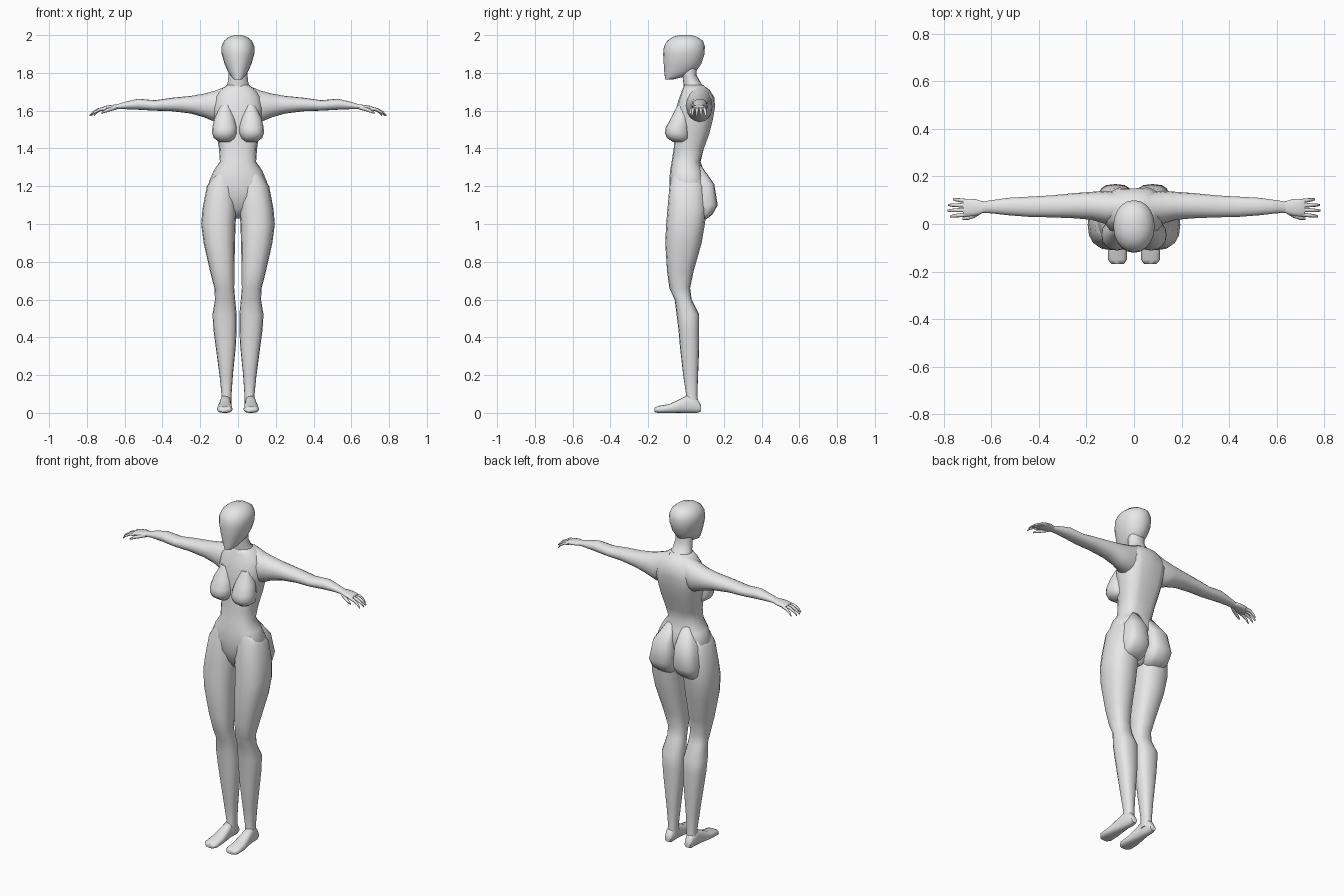
import bpy, bmesh, math

skin = bpy.data.materials.new("light_grey")
skin.diffuse_color = (0.8, 0.8, 0.8, 1)


def loft(name, axis, rings, power=2.3, sides=16, mirror=True, groove=None):
    """Skin rings of (station, u_min, u_max, v_min, v_max) along one axis."""
    bm = bmesh.new()
    loops = []
    for a, u0, u1, v0, v1 in rings:
        loop = []
        for i in range(sides):
            t = 2 * math.pi * i / sides
            c, s = math.cos(t), math.sin(t)
            c = math.copysign(abs(c) ** (2 / power), c)
            s = math.copysign(abs(s) ** (2 / power), s)
            u = (u0 + u1) / 2 + (u1 - u0) / 2 * c
            v = (v0 + v1) / 2 + (v1 - v0) / 2 * s
            co = {"z": (u, v, a), "x": (a, u, v), "y": (u, a, v)}[axis]
            loop.append(bm.verts.new(co))
        loops.append(loop)
    for p, q in zip(loops, loops[1:]):
        for i in range(sides):
            j = (i + 1) % sides
            bm.faces.new((p[i], p[j], q[j], q[i]))
    bm.faces.new(loops[0])
    bm.faces.new(loops[-1])
    if groove:
        low, high, depth = groove
        for v in bm.verts:
            if abs(v.co.x) < 0.005 and v.co.y > 0.05 and low < v.co.z < high:
                v.co.y -= depth
    bmesh.ops.recalc_face_normals(bm, faces=bm.faces)
    mesh = bpy.data.meshes.new(name)
    bm.to_mesh(mesh)
    bm.free()
    mesh.materials.append(skin)
    ob = bpy.data.objects.new(name, mesh)
    bpy.context.collection.objects.link(ob)
    bpy.ops.object.select_all(action="DESELECT")
    ob.select_set(True)
    bpy.context.view_layer.objects.active = ob
    bpy.ops.object.shade_smooth_by_angle(angle=math.radians(60))
    if mirror:
        mod = ob.modifiers.new("mirror", "MIRROR")
        mod.use_mirror_merge = False
    return ob


def centred(rows):
    """Rings symmetric about x = 0 from (z, half_width, front, back)."""
    return [(z, -w, w, f, b) for z, w, f, b in rows]


# Head, tapering to the chin
loft("head", "z", centred([
    (1.765, .02, -.11, -.07), (1.78, .036, -.112, -.01), (1.81, .055, -.116, .055),
    (1.85, .072, -.118, .082), (1.90, .086, -.121, .098), (1.94, .087, -.117, .1),
    (1.97, .074, -.1, .09), (1.99, .05, -.07, .06), (2.0, .02, -.035, .03)]),
    2.1, 20, False)

# Neck
loft("neck", "z", centred([
    (1.66, .085, -.02, .13), (1.71, .072, -.012, .118), (1.745, .055, -.014, .08),
    (1.79, .05, -.02, .055), (1.85, .05, -.02, .06)]), 2, 16, False)

# Torso with spine groove
loft("torso", "z", centred([
    (1.03, .02, -.02, .06), (1.08, .07, -.06, .09), (1.15, .13, -.085, .1),
    (1.22, .155, -.088, .11), (1.28, .13, -.085, .095), (1.33, .096, -.076, .077),
    (1.40, .101, -.065, .1), (1.48, .115, -.06, .13), (1.55, .127, -.058, .148),
    (1.62, .135, -.05, .16), (1.67, .125, -.035, .15), (1.71, .095, -.02, .125),
    (1.735, .06, -.01, .09)]), 2.5, 16, False, groove=(1.36, 1.66, .014))

# Chest
loft("breast", "z", [
    (1.63, .04, .09, -.045, .02), (1.56, .015, .125, -.08, .02),
    (1.51, .005, .136, -.108, .02), (1.48, .006, .137, -.112, .02),
    (1.455, .015, .128, -.1, .02), (1.435, .035, .1, -.07, .01)], 2.2)

# Seat
loft("buttock", "z", [
    (1.31, .02, .075, 0, .08), (1.21, .006, .135, 0, .15), (1.10, .004, .152, 0, .168),
    (1.05, .01, .148, 0, .14), (1.02, .03, .13, 0, .1)], 3)

# Legs from hip to ankle
loft("leg", "z", [
    (1.27, .03, .12, -.07, .08), (1.2, .01, .165, -.088, .1), (1.08, .006, .188, -.098, .11),
    (1.0, .013, .195, -.105, .1), (.9, .016, .182, -.11, .083), (.75, .019, .148, -.1, .04),
    (.66, .02, .125, -.088, .022), (.6, .015, .122, -.06, .03), (.52, .007, .135, -.05, .07),
    (.44, .007, .13, -.04, .07), (.35, .012, .118, -.032, .07), (.2, .027, .098, -.015, .064),
    (.1, .034, .088, 0, .06), (.04, .036, .09, -.01, .065)], 2.4)

# Feet, heel to toe
loft("foot", "y", [
    (.08, .047, .083, .008, .04), (.06, .04, .09, 0, .075), (.01, .04, .094, 0, .095),
    (-.03, .036, .1, 0, .074), (-.09, .03, .11, 0, .046), (-.15, .03, .11, 0, .036),
    (-.168, .042, .095, .004, .026)], 2.6)

# Arms from shoulder to wrist
loft("arm", "x", [
    (.04, .01, .13, 1.57, 1.738), (.12, .0, .14, 1.54, 1.706), (.18, .018, .135, 1.565, 1.69),
    (.25, .024, .13, 1.585, 1.678), (.35, .028, .12, 1.597, 1.668),
    (.44, .03, .115, 1.6, 1.655), (.53, .037, .11, 1.605, 1.663),
    (.6, .045, .1, 1.608, 1.646), (.645, .047, .093, 1.608, 1.632)], 2.1)

# Palm
loft("palm", "x", [
    (.63, .049, .093, 1.609, 1.635), (.67, .034, .106, 1.606, 1.63),
    (.7, .032, .106, 1.602, 1.626), (.72, .034, .104, 1.6, 1.618)], 2.4, 12)

# Fingers, curling downwards: (root y, tip y, tip x)
fingers = {"index_finger": (.041, .032, .775), "middle_finger": (.06, .056, .785),
           "ring_finger": (.078, .08, .782), "little_finger": (.096, .104, .762)}
for name, (y0, y1, tip) in fingers.items():
    rings = []
    for k, z, r in ((0, 1.611, .009), (.45, 1.606, .0085), (.8, 1.591, .007), (1, 1.575, .004)):
        y = y0 + (y1 - y0) * k
        rings.append((.7 + (tip - .7) * k, y - r, y + r, z - r, z + r))
    loft(name, "x", rings, 2, 8)

# Thumb
loft("thumb", "x", [
    (.64, .045, .07, 1.606, 1.626), (.67, .026, .05, 1.599, 1.62),
    (.7, .017, .035, 1.59, 1.608), (.722, .016, .026, 1.583, 1.592)], 2, 8)
